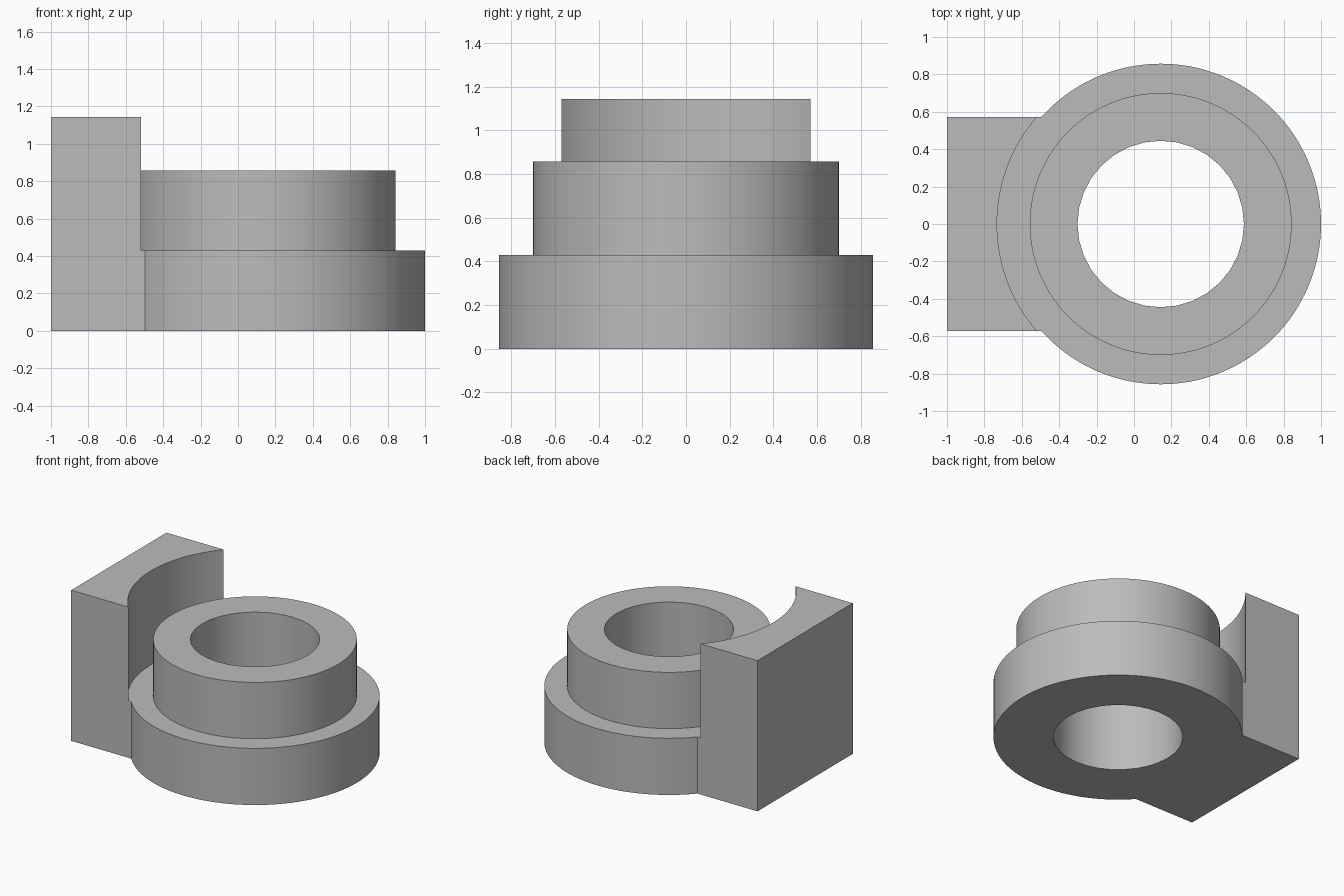
import bpy
import bmesh
from math import cos, sin, tau

if "Cube" in bpy.data.objects:
    bpy.data.objects.remove(bpy.data.objects["Cube"], do_unlink=True)

AXIS_X = 1 / 7
FLANGE_R, FLANGE_H = 0.857, 0.43
COLLAR_R, COLLAR_H = 0.70, 0.857
BORE_R = 0.445
RELIEF_R = 0.875

grey = bpy.data.materials.new("plain grey")
grey.use_nodes = True
colour = (0.5, 0.5, 0.5, 1)
grey.diffuse_color = colour
grey.node_tree.nodes["Principled BSDF"].inputs["Base Color"].default_value = colour


def add_object(name, bm):
    bmesh.ops.recalc_face_normals(bm, faces=bm.faces)
    mesh = bpy.data.meshes.new(name)
    bm.to_mesh(mesh)
    bm.free()
    mesh.materials.append(grey)
    obj = bpy.data.objects.new(name, mesh)
    bpy.context.collection.objects.link(obj)
    return obj


def cylinder(name, radius, bottom, top, sides):
    """Closed upright cylinder around the bore axis."""
    bm = bmesh.new()
    ring = [bm.verts.new((AXIS_X + radius * cos(tau * i / sides),
                          radius * sin(tau * i / sides), bottom))
            for i in range(sides)]
    base = bm.faces.new(ring)
    side = bmesh.ops.extrude_face_region(bm, geom=[base], use_keep_orig=True)
    moved = [v for v in side["geom"] if isinstance(v, bmesh.types.BMVert)]
    bmesh.ops.translate(bm, vec=(0, 0, top - bottom), verts=moved)
    return add_object(name, bm)


def box(name, low, high):
    bm = bmesh.new()
    bmesh.ops.create_cube(bm, size=1)
    for v in bm.verts:
        v.co = [lo if c < 0 else hi for c, lo, hi in zip(v.co, low, high)]
    return add_object(name, bm)


def combine(target, tool, operation):
    """Apply a boolean and discard the tool."""
    mod = target.modifiers.new(operation.lower(), "BOOLEAN")
    mod.operation, mod.object, mod.solver = operation, tool, "EXACT"
    bpy.context.view_layer.objects.active = target
    bpy.ops.object.modifier_apply(modifier=mod.name)
    bpy.data.objects.remove(tool, do_unlink=True)


# Upright block with a concave relief above the flange
body = box("flanged_bushing_block", (-1, -0.571, 0), (-0.47, 0.571, 1.143))
combine(body, cylinder("relief_cutter", RELIEF_R, FLANGE_H, 1.5, 128), "DIFFERENCE")

# Round flange and raised collar
combine(body, cylinder("flange", FLANGE_R, 0, FLANGE_H, 128), "UNION")
combine(body, cylinder("collar", COLLAR_R, FLANGE_H - 0.1, COLLAR_H, 128), "UNION")

# Through bore
combine(body, cylinder("bore_cutter", BORE_R, -0.5, 1.5, 32), "DIFFERENCE")

# Smooth curved walls, crisp rims
bpy.ops.object.select_all(action="DESELECT")
body.select_set(True)
bpy.context.view_layer.objects.active = body
bpy.ops.object.shade_smooth_by_angle(angle=0.5)
